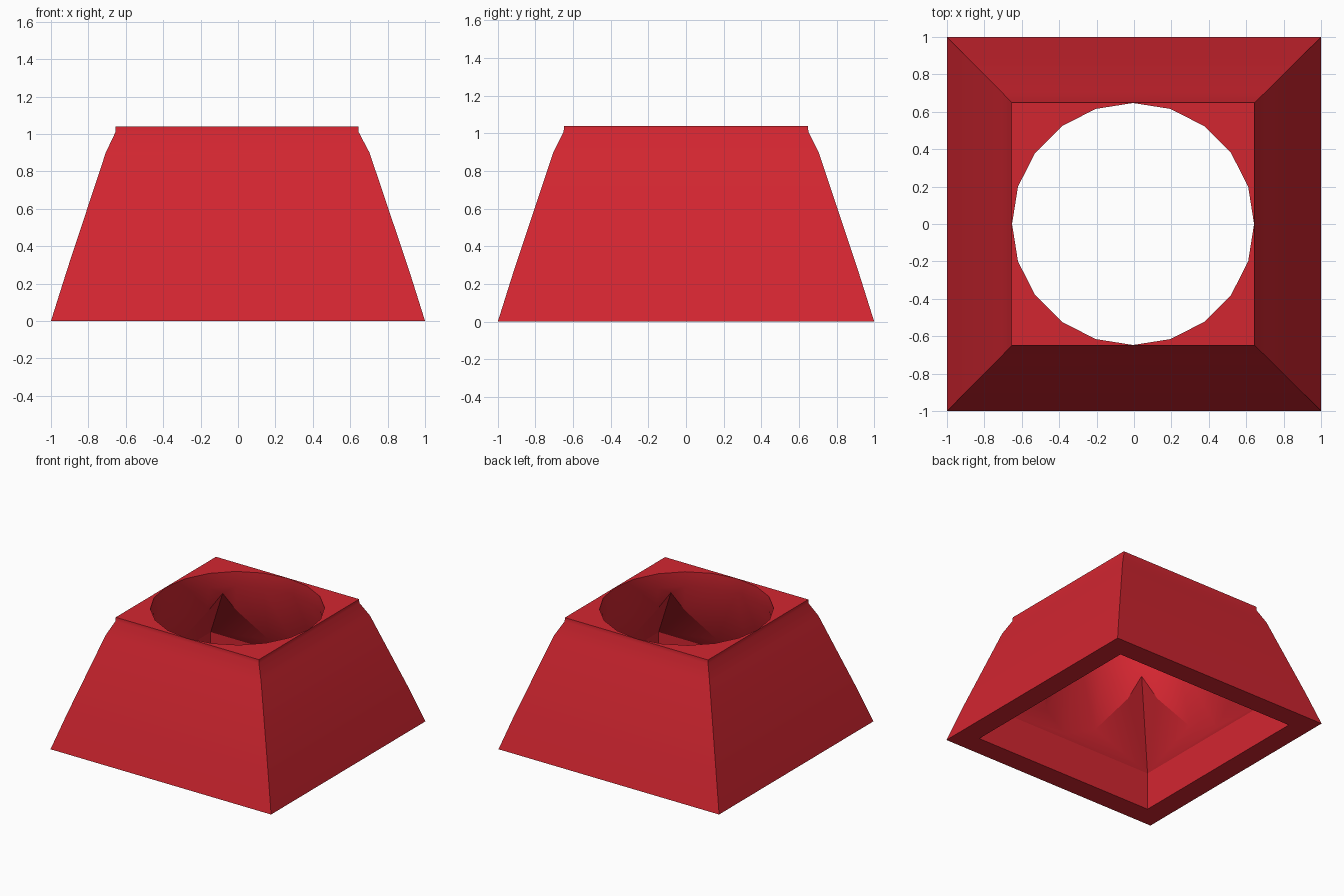
import bpy, bmesh, math

if "Cube" in bpy.data.objects:
    bpy.data.objects.remove(bpy.data.objects["Cube"])

red = bpy.data.materials.new("red")
red.diffuse_color = (0.65, 0.019, 0.030, 1)
red.use_nodes = True
red.node_tree.nodes["Principled BSDF"].inputs["Base Color"].default_value = red.diffuse_color


def stack(name, sides, rings, start):
    """Solid made of stacked regular rings: (corner radius, z, x shift)."""
    bm = bmesh.new()
    loops = []
    for r, z, dx in rings:
        loops.append([bm.verts.new((dx + r * math.cos(start + i * math.tau / sides),
                                    r * math.sin(start + i * math.tau / sides), z))
                      for i in range(sides)])
    for a, b in zip(loops, loops[1:]):
        for i in range(sides):
            j = (i + 1) % sides
            bm.faces.new((a[i], a[j], b[j], b[i]))
    bm.faces.new(loops[0][::-1])
    bm.faces.new(loops[-1])
    bmesh.ops.recalc_face_normals(bm, faces=bm.faces)
    me = bpy.data.meshes.new(name)
    bm.to_mesh(me)
    bm.free()
    me.materials.append(red)
    ob = bpy.data.objects.new(name, me)
    bpy.context.collection.objects.link(ob)
    return ob


def square(name, rings):
    return stack(name, 4, [(h * math.sqrt(2), z, dx) for h, z, dx in rings], math.pi / 4)


# Tapered square shell
shell = square("tapered_shell", [(1, 0, 0), (0.915, 0.27, 0), (0.705, 0.90, -0.002),
                                 (0.65, 1.01, -0.005), (0.649, 1.04, -0.005)])

# Square cavity: straight skirt, then a pyramid that leaves pockets in the corners
square_cavity = square("square_cavity", [(0.825, -0.1, 0), (0.825, 0.31, 0), (0.44, 0.90, 0)])

# Round opening that flares out below the rim
round_cavity = stack("round_cavity", 20, [(0.815, 0.2, 0), (0.815, 0.31, 0),
                                          (0.647, 0.92, -0.005), (0.647, 1.2, -0.005)], 0)

bpy.context.view_layer.objects.active = shell
shell.select_set(True)
for cutter in (square_cavity, round_cavity):
    cutter.hide_render = True
    mod = shell.modifiers.new(cutter.name, 'BOOLEAN')
    mod.operation = 'DIFFERENCE'
    mod.solver = 'EXACT'
    mod.object = cutter
    bpy.ops.object.modifier_apply(modifier=mod.name)
for cutter in (square_cavity, round_cavity):
    bpy.data.objects.remove(cutter)

bpy.ops.object.shade_smooth_by_angle(angle=math.radians(28))
